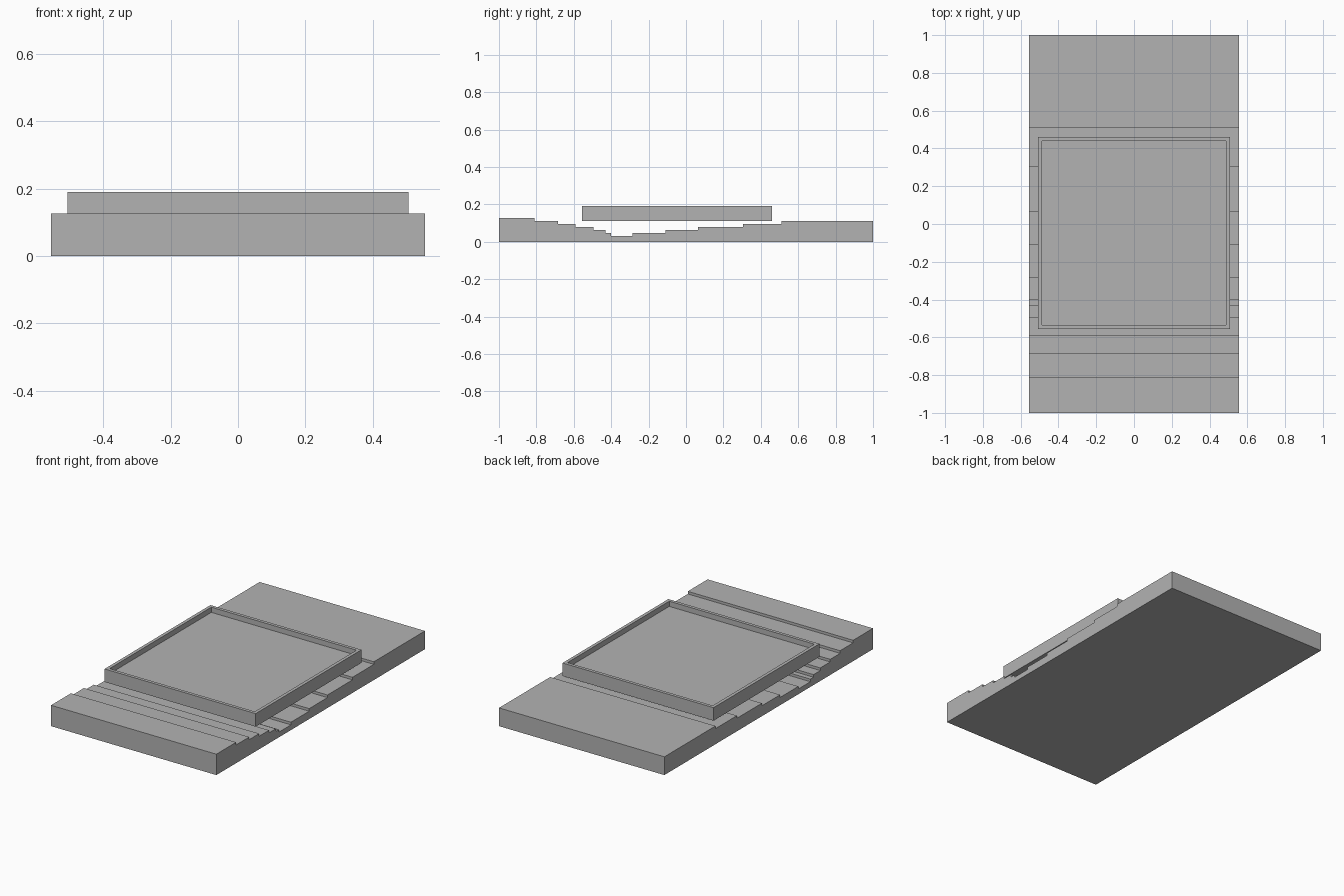
import bpy, bmesh

cube = bpy.data.objects.get("Cube")
if cube:
    bpy.data.objects.remove(cube, do_unlink=True)

LAYER = 0.19 / 12      # height of one terrain layer
HALF_WIDTH = 0.555

grey = bpy.data.materials.new("plain grey")
grey.use_nodes = True
grey.diffuse_color = (0.45, 0.45, 0.45, 1)
shader = next(n for n in grey.node_tree.nodes if n.type == 'BSDF_PRINCIPLED')
shader.inputs["Base Color"].default_value = grey.diffuse_color


def finish(bm, name):
    bmesh.ops.recalc_face_normals(bm, faces=bm.faces)
    mesh = bpy.data.meshes.new(name)
    bm.to_mesh(mesh)
    bm.free()
    mesh.materials.append(grey)
    obj = bpy.data.objects.new(name, mesh)
    bpy.context.collection.objects.link(obj)
    return obj


def prism(name, outline):
    """Extrude a closed (y, z) outline across the full width."""
    bm = bmesh.new()
    side = bm.faces.new([bm.verts.new((-HALF_WIDTH, y, z)) for y, z in outline])
    grown = bmesh.ops.extrude_face_region(bm, geom=[side])["geom"]
    verts = [g for g in grown if isinstance(g, bmesh.types.BMVert)]
    bmesh.ops.translate(bm, verts=verts, vec=(2 * HALF_WIDTH, 0, 0))
    return finish(bm, name)


# Stepped valley slab: each terrace is (back edge y, layers high)
terraces = [(-0.81, 8), (-0.685, 7), (-0.59, 6), (-0.495, 5), (-0.43, 4),
            (-0.40, 3), (-0.285, 2), (-0.11, 3), (0.065, 4), (0.305, 5),
            (0.51, 6), (1.0, 7)]
outline = [(-1.0, 0)]
start = -1.0
for end, layers in terraces:
    outline += [(start, layers * LAYER), (end, layers * LAYER)]
    start = end
outline.append((1.0, 0))
prism("stepped_base", outline)

# Shallow tray: a box with a rim inset on top and a sunken floor
bm = bmesh.new()
bmesh.ops.create_cube(bm, size=1)
bmesh.ops.scale(bm, vec=(1.014, 1.015, 5 * LAYER), verts=bm.verts)
bmesh.ops.translate(bm, vec=(0, -0.0475, 9.5 * LAYER), verts=bm.verts)
bm.normal_update()
top = max(bm.faces, key=lambda f: f.normal.z)
bmesh.ops.inset_individual(bm, faces=[top], thickness=0.028)
grown = bmesh.ops.extrude_face_region(bm, geom=[top])["geom"]
floor = [g for g in grown if isinstance(g, bmesh.types.BMVert)]
bmesh.ops.translate(bm, vec=(0, 0, -2 * LAYER), verts=floor)
if top.is_valid:
    bmesh.ops.delete(bm, geom=[top], context='FACES_ONLY')
finish(bm, "raised_tray")
